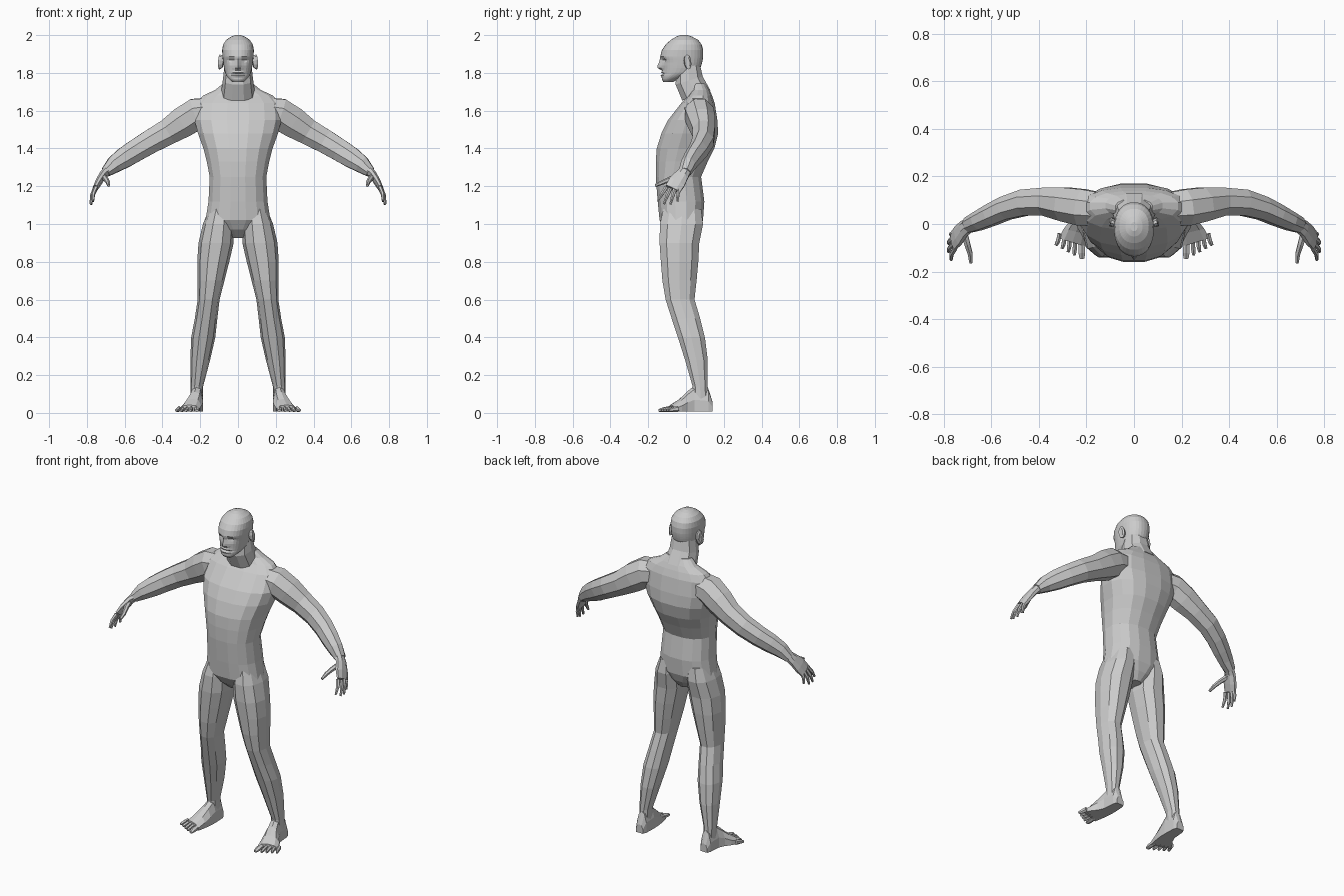
import bpy, bmesh, math
from mathutils import Vector

skin = bpy.data.materials.new("plain_grey")
skin.diffuse_color = (0.6, 0.6, 0.6, 1)


def loft(name, strands, mirror=False):
    """Skin each strand (a list of equal-sized rings) into one flat-shaded object."""
    bm = bmesh.new()
    for rings in strands:
        vs = [[bm.verts.new(p) for p in r] for r in rings]
        n = len(vs[0])
        for a, b in zip(vs, vs[1:]):
            for i in range(n):
                j = (i + 1) % n
                bm.faces.new((a[i], a[j], b[j], b[i]))
        bm.faces.new(vs[0][::-1])
        bm.faces.new(vs[-1])
    bmesh.ops.recalc_face_normals(bm, faces=bm.faces)
    me = bpy.data.meshes.new(name)
    bm.to_mesh(me)
    bm.free()
    me.materials.append(skin)
    ob = bpy.data.objects.new(name, me)
    bpy.context.collection.objects.link(ob)
    if mirror:
        ob.modifiers.new("mirror", 'MIRROR').use_mirror_merge = False
    return ob


def power(v, e):
    return math.copysign(abs(v) ** e, v)


def oval(z, x0, x1, y0, y1, n, e=0.9, tilt=0.0, phase=0.5):
    """Horizontal superellipse ring between the given limits."""
    cx, cy, rx, ry = (x0 + x1) / 2, (y0 + y1) / 2, (x1 - x0) / 2, (y1 - y0) / 2
    # widen so the flats of the polygon reach the limits
    k = 1 / math.cos(math.pi / n) ** e if phase else 1
    ring = []
    for i in range(n):
        a = 2 * math.pi * (i + phase) / n - math.pi / 2
        y = cy + ry * k * power(math.sin(a), e)
        ring.append(Vector((cx + rx * k * power(math.cos(a), e), y, z + tilt * (y - cy))))
    return ring


def tube(path, hint, n=8):
    """Rings along a path of (x, y, z, half size along hint, other half size)."""
    pts = [Vector(p[:3]) for p in path]
    rings = []
    for i, p in enumerate(path):
        t = (pts[min(i + 1, len(pts) - 1)] - pts[max(i - 1, 0)]).normalized()
        h = Vector(hint)
        u = (h - t * h.dot(t)).normalized()
        v = t.cross(u)
        ring = []
        for k in range(n):
            a = 2 * math.pi * (k + 0.5) / n
            ring.append(pts[i] + u * (p[3] * 1.06 * math.cos(a)) + v * (p[4] * 1.06 * math.sin(a)))
        rings.append(ring)
    return rings


def interp(table, z):
    for a, b in zip(table, table[1:]):
        if z <= b[0]:
            f = (z - a[0]) / (b[0] - a[0])
            return [p + (q - p) * f for p, q in zip(a, b)]
    return table[-1]


# Torso: height, half width, front, back
torso = [(.925, .035, -.06, .04), (.97, .10, -.11, .07), (1.02, .172, -.14, .09),
         (1.12, .156, -.15, .097), (1.25, .15, -.16, .08), (1.33, .165, -.16, .115),
         (1.40, .183, -.155, .15), (1.48, .212, -.13, .17), (1.55, .23, -.095, .166),
         (1.64, .222, -.025, .152), (1.68, .185, .012, .138), (1.71, .12, .03, .125),
         (1.745, .078, .03, .105)]
loft("torso", [[oval(z, -w, w, f, b, 16, .85) for z, w, f, b in torso]])

# Neck, leaning forward
neck = [(1.68, .088, -.02, .13, .35), (1.76, .077, -.055, .088, .3), (1.84, .068, -.05, .075, 0)]
loft("neck", [[oval(z, -w, w, f, b, 10, .9, t) for z, w, f, b, t in neck]])

# Head: height, half width, front, back
head = [(1.752, .03, -.12, -.07), (1.765, .045, -.128, -.04), (1.78, .058, -.128, 0),
        (1.80, .068, -.124, .05), (1.83, .075, -.126, .079), (1.86, .079, -.128, .087),
        (1.885, .082, -.137, .091), (1.92, .084, -.128, .091), (1.95, .079, -.108, .083),
        (1.975, .062, -.08, .064), (1.992, .036, -.052, .032), (2.0, .014, -.03, .008)]


def bump(v, centre, size):
    return math.exp(-((v - centre) / size) ** 2)


def face_relief(x, z):
    """Forward and backward offset of the face: nose, eye sockets, brow and lips."""
    nose = max(0, min((1.885 - z) / .05, (z - 1.812) / .014, 1))
    d = -.026 * nose * bump(x, 0, .014)
    d += .016 * bump(abs(x), .032, .017) * bump(z, 1.867, .012)
    d -= .008 * bump(x, 0, .03) * (bump(z, 1.803, .006) + bump(z, 1.786, .006))
    d += .006 * bump(x, 0, .03) * bump(z, 1.795, .004)
    return d


levels = [1.752, 1.765, 1.776, 1.786, 1.795, 1.803, 1.812, 1.826, 1.84, 1.855, 1.867,
          1.877, 1.888, 1.92, 1.95, 1.975, 1.992, 2.0]
rings = []
for z in levels:
    _, w, f, b = interp(head, z)
    ring = oval(z, -w, w, f, b, 32, .9, 0, 0)
    for p in ring:
        if p.y < -.04:
            p.y += face_relief(p.x, z)
    rings.append(ring)
loft("head", [rings])

# Ears
ear = [(.078, .004, 1.855, .012, .026), (.09, .006, 1.857, .017, .036),
       (.099, .010, 1.858, .018, .038), (.101, .010, 1.858, .010, .026)]
loft("ears", [tube(ear, (0, 1, .15), 10)], True)

# Arms from shoulder to wrist
arm = [(.13, .06, 1.60, .07, .07), (.22, .07, 1.583, .078, .085), (.29, .083, 1.54, .072, .083),
       (.37, .094, 1.488, .06, .07), (.46, .09, 1.438, .056, .064), (.54, .066, 1.39, .05, .06),
       (.60, .038, 1.352, .046, .056), (.655, .012, 1.315, .04, .046), (.70, -.006, 1.275, .033, .028)]
loft("arms", [tube(arm, (0, 1, 0))], True)

# Hands with four fingers and a thumb
palm = [(.69, -.002, 1.285, .03, .026), (.715, -.02, 1.26, .036, .02),
        (.738, -.048, 1.222, .046, .018), (.758, -.07, 1.185, .043, .013)]
loft("palms", [tube(palm, (0, 1, -.2))], True)
fingers = [((.752, -.103, 1.195), (.768, -.15, 1.122)), ((.758, -.083, 1.188), (.779, -.117, 1.105)),
           ((.759, -.06, 1.183), (.778, -.083, 1.103)), ((.756, -.04, 1.183), (.768, -.046, 1.118))]
strands = []
for base, tip in fingers:
    b, t = Vector(base), Vector(tip)
    mid = b.lerp(t, .5) + Vector((.006, 0, .002))
    strands.append(tube([(*b, .011, .011), (*mid, .0095, .0095), (*t, .006, .006)], (0, 1, 0), 6))
strands.append(tube([(.718, -.025, 1.255, .017, .016), (.70, -.085, 1.238, .013, .013),
                     (.688, -.125, 1.22, .011, .011), (.685, -.163, 1.203, .007, .007)], (1, 0, 0), 6))
loft("fingers", strands, True)

# Legs: height, inner side, outer side, front, back
leg = [(1.08, .04, .15, -.12, .08), (1.0, .025, .182, -.138, .09), (.90, .027, .205, -.14, .07),
       (.80, .05, .212, -.133, .065), (.70, .075, .211, -.125, .056), (.60, .10, .211, -.108, .045),
       (.50, .112, .226, -.076, .075), (.40, .123, .245, -.043, .10), (.28, .15, .25, -.005, .115),
       (.14, .186, .25, .035, .115), (.07, .188, .25, .035, .118)]
loft("legs", [[oval(*r, 10) for r in leg]], True)

# Feet: inner y, outer y, inner x, outer x, top height
foot = [(.14, .14, .195, .242, .06), (.118, .118, .187, .25, .13), (.045, .045, .184, .256, .145),
        (.0, .01, .186, .272, .112), (-.045, -.02, .192, .295, .075), (-.095, -.06, .202, .316, .042)]
shape = [(0, .0), (1, .0), (1, .45), (.8, .85), (.5, 1), (.2, .9), (0, .5)]
rings = [[(x0 + (x1 - x0) * u, y0 + (y1 - y0) * u, .008 + (h - .008) * v) for u, v in shape]
         for y0, y1, x0, x1, h in foot]
loft("feet", [rings], True)

# Toes: widest and longest on the inner side
strands = []
for i in range(5):
    w = .0155 if i == 0 else .0095
    x = .219 if i == 0 else .2255 + .0215 * i
    y = -.085 + .0085 * i
    reach = .06 - .0055 * i
    drift = .004 * i
    strands.append(tube([(x, y + .01, .022, w, .015), (x + drift / 2, y - reach * .6, .017, w, .012),
                         (x + drift, y - reach, .012, w * .7, .007)], (1, 0, 0), 6))
loft("toes", strands, True)
